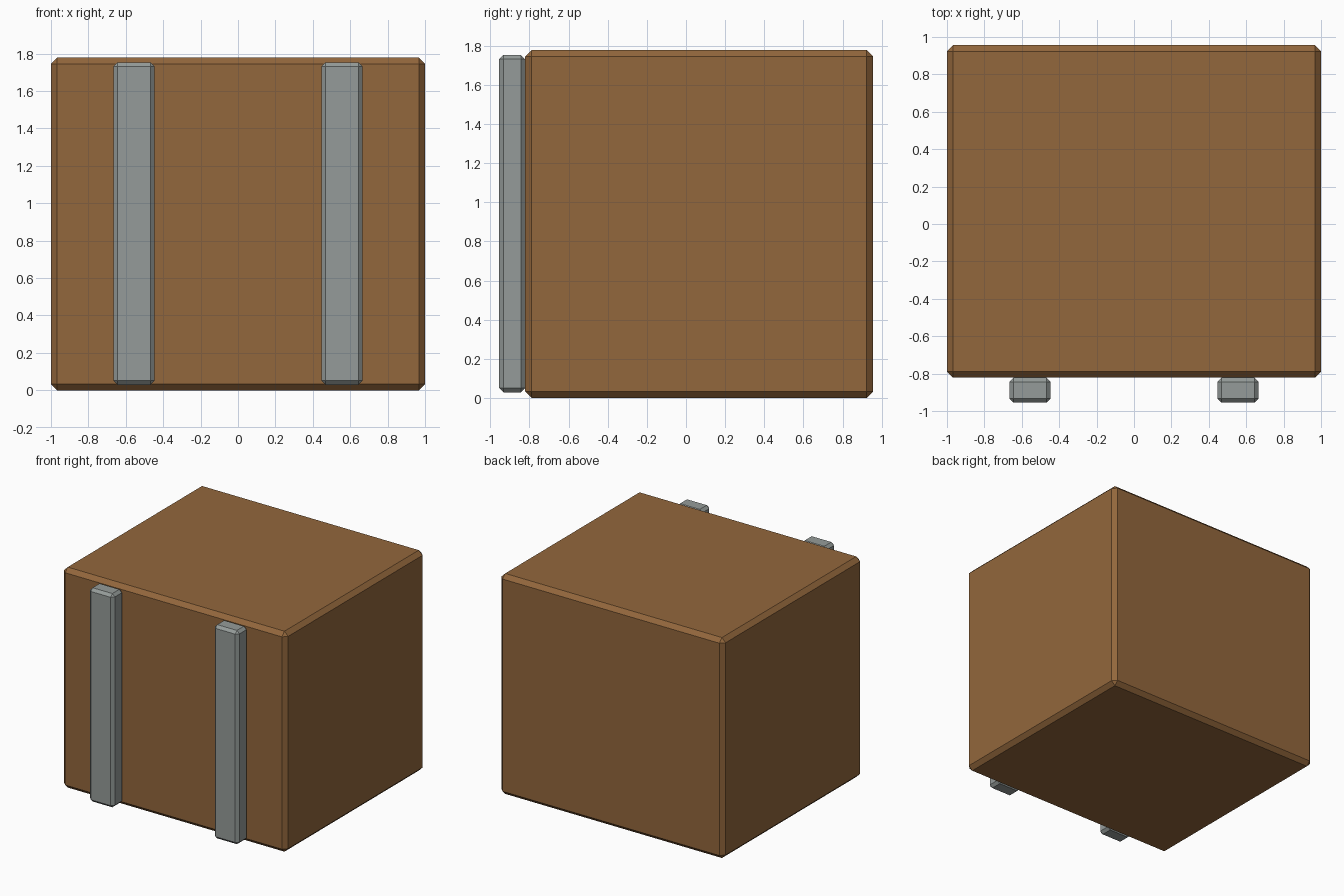
import bpy

if "Cube" in bpy.data.objects:
    bpy.data.objects.remove(bpy.data.objects["Cube"])


def material(name, color):
    mat = bpy.data.materials.new(name)
    mat.diffuse_color = color
    mat.use_nodes = True
    mat.node_tree.nodes["Principled BSDF"].inputs["Base Color"].default_value = mat.diffuse_color
    return mat


def chamfered_box(name, center, size, chamfer, mat):
    bpy.ops.mesh.primitive_cube_add(size=1, location=center)
    obj = bpy.context.object
    obj.name = name
    obj.scale = size
    bpy.ops.object.transform_apply(location=False, rotation=False, scale=True)
    bevel = obj.modifiers.new("chamfer", 'BEVEL')
    bevel.width = chamfer
    bevel.segments = 1
    obj.data.materials.append(mat)
    return obj


wood = material("brown_wood", (0.29, 0.135, 0.045, 1))
metal = material("grey_metal", (0.30, 0.33, 0.32, 1))

SIDE = 1.778      # crate depth and height
DEPTH = 0.133     # strap depth
FRONT = -0.822    # front face of the crate

# Crate body
chamfered_box("crate_body", (0, FRONT + SIDE / 2, SIDE / 2),
              (2, SIDE, SIDE), 0.033, wood)

# Two upright straps on the front face
for side, x in (("left", -0.556), ("right", 0.556)):
    chamfered_box(f"{side}_strap", (x, FRONT - DEPTH / 2, SIDE / 2 + 0.002),
                  (0.22, DEPTH, 1.724), 0.022, metal)
